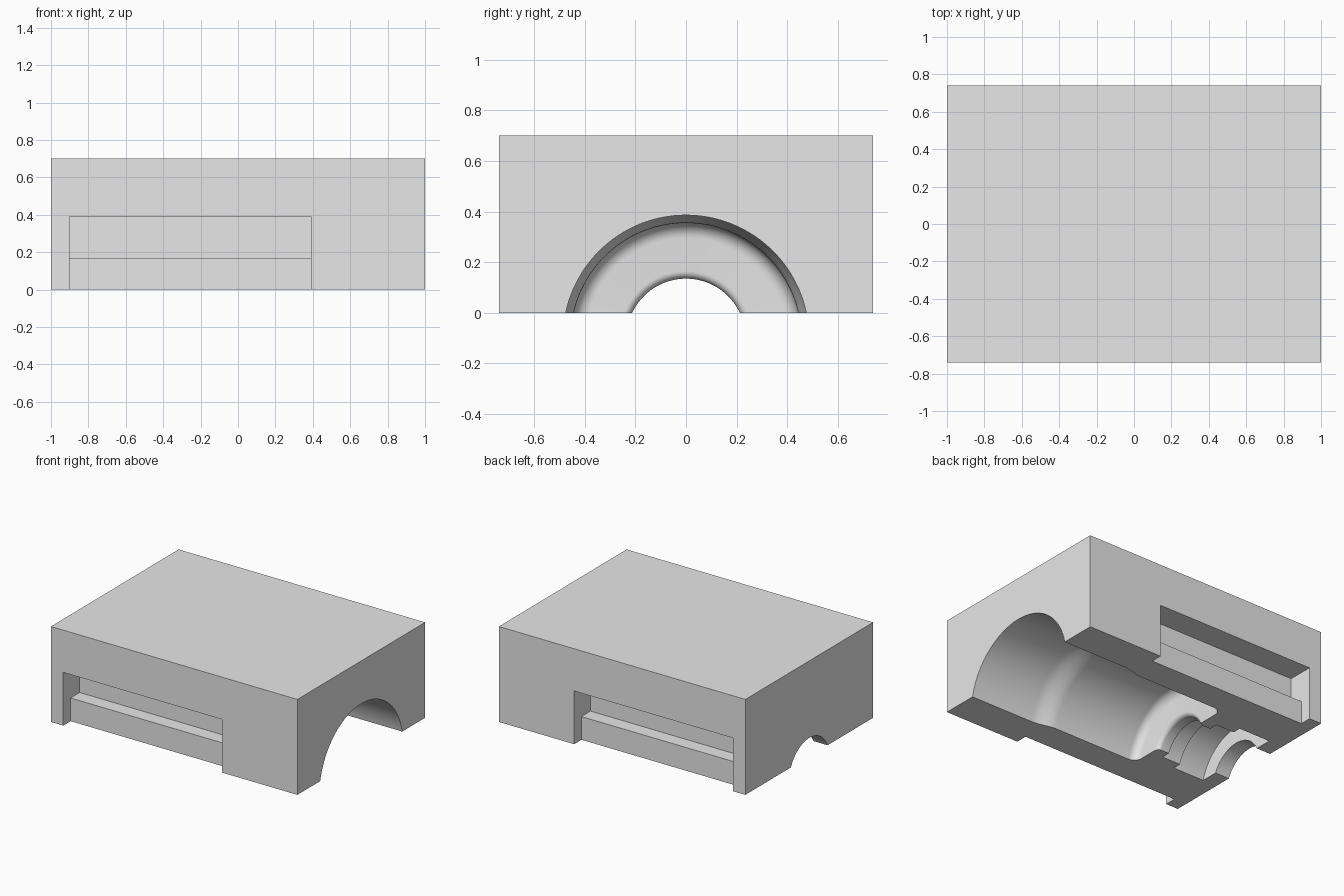
import bpy, bmesh, math
from mathutils import Matrix, Vector

cube = bpy.data.objects.get("Cube")
if cube:
    bpy.data.objects.remove(cube, do_unlink=True)

grey = bpy.data.materials.new("light grey")
grey.use_nodes = True
grey.diffuse_color = (0.8, 0.8, 0.8, 1)
grey.node_tree.nodes["Principled BSDF"].inputs["Base Color"].default_value = (0.8, 0.8, 0.8, 1)


def add_object(name, bm):
    bmesh.ops.recalc_face_normals(bm, faces=bm.faces[:])
    mesh = bpy.data.meshes.new(name)
    bm.to_mesh(mesh)
    bm.free()
    mesh.materials.append(grey)
    obj = bpy.data.objects.new(name, mesh)
    bpy.context.collection.objects.link(obj)
    return obj


def box(name, low, high):
    low, high = Vector(low), Vector(high)
    bm = bmesh.new()
    place = Matrix.Translation((low + high) / 2) @ Matrix.Diagonal((*(high - low), 1))
    bmesh.ops.create_cube(bm, size=1, matrix=place)
    return add_object(name, bm)


def lathe(name, profile, axis_z, steps=128):
    # Revolve (x, radius) points about an axis running along x
    bm = bmesh.new()
    verts = [bm.verts.new((x, 0, axis_z + r)) for x, r in profile]
    edges = [bm.edges.new(pair) for pair in zip(verts, verts[1:])]
    bmesh.ops.spin(bm, geom=verts + edges, cent=(0, 0, axis_z), axis=(1, 0, 0),
                   angle=math.tau, steps=steps, use_merge=True)
    bmesh.ops.remove_doubles(bm, verts=bm.verts[:], dist=0.0001)
    return add_object(name, bm)


def arc(cx, cr, radius, start, end, n=8):
    angles = [math.radians(start + (end - start) * i / n) for i in range(n + 1)]
    return [(cx + radius * math.cos(a), cr + radius * math.sin(a)) for a in angles]


def ease(x0, r0, x1, r1, n=10):
    # Smooth S-shaped taper between two bore radii
    return [(x0 + (x1 - x0) * i / n,
             r0 + (r1 - r0) * (1 - math.cos(math.pi * i / n)) / 2) for i in range(n + 1)]


HALF_Y, TOP = 0.74, 0.70
block = box("housing_block", (-1, -HALF_Y, 0), (1, HALF_Y, TOP))

# Stepped bore running the length of the underside
WALL, SHOULDER, LIP = -0.385, 0.06, 0.03
profile = [(1.1, 0), (1.1, 0.486)]
profile += ease(0.49, 0.486, 0.30, 0.455)
profile += arc(WALL + SHOULDER, 0.455 - SHOULDER, SHOULDER, 90, 180)
profile += arc(WALL - LIP, 0.235 + LIP, LIP, 0, -90)
profile += [(-0.48, 0.235), (-0.48, 0.295), (-0.63, 0.295), (-0.63, 0.355),
            (-0.885, 0.355), (-0.885, 0.235), (-1.1, 0.235), (-1.1, 0)]
cutters = [lathe("bore_cutter", profile, -0.1)]

# Stepped side recesses, mirrored front and back
for side, label in ((-1, "front"), (1, "back")):
    for part, depth, bottom, top in (("ledge", 0.085, -0.1, 0.2), ("slot", 0.19, 0.17, 0.39)):
        ys = sorted((side * (HALF_Y - depth), side * (HALF_Y + 0.1)))
        cutters.append(box(f"{label}_{part}_cutter", (-0.9, ys[0], bottom), (0.39, ys[1], top)))

for cutter in cutters:
    cutter.hide_render = True
    mod = block.modifiers.new(cutter.name, 'BOOLEAN')
    mod.operation = 'DIFFERENCE'
    mod.solver = 'EXACT'
    mod.object = cutter

# Apply the cuts and discard the cutters
bpy.context.view_layer.update()
result = bpy.data.meshes.new_from_object(block.evaluated_get(bpy.context.evaluated_depsgraph_get()))
block.modifiers.clear()
block.data = result
block.data.materials.clear()
block.data.materials.append(grey)
for cutter in cutters:
    bpy.data.objects.remove(cutter, do_unlink=True)

bpy.ops.object.select_all(action='DESELECT')
block.select_set(True)
bpy.context.view_layer.objects.active = block
bpy.ops.object.shade_smooth_by_angle(angle=math.radians(30))
